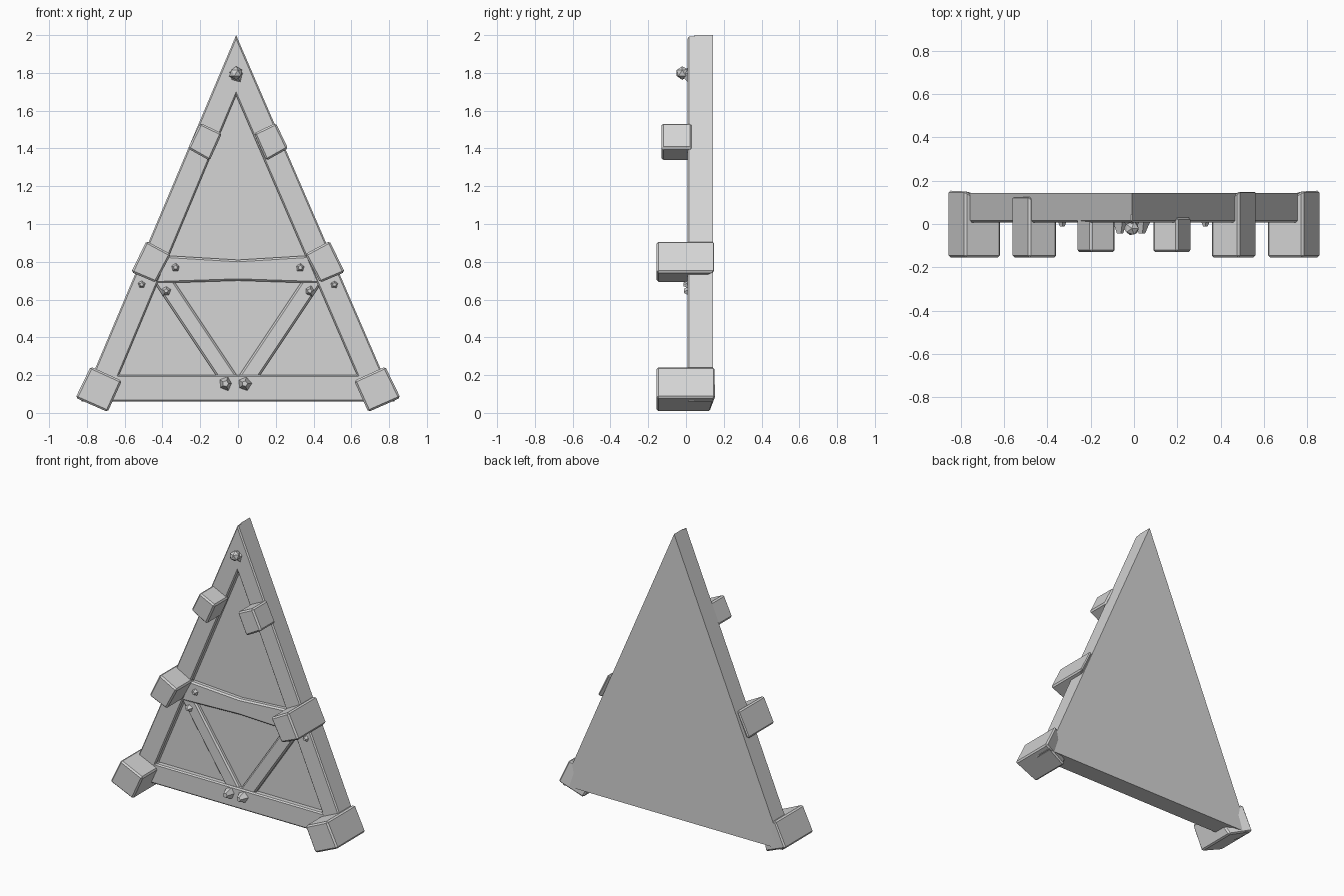
import bpy, bmesh, random
from mathutils import Vector

random.seed(4)
cube = bpy.data.objects.get("Cube")
if cube:
    bpy.data.objects.remove(cube, do_unlink=True)

stone = bpy.data.materials.new("stone grey")
stone.use_nodes = True
GREY = (0.66, 0.66, 0.66, 1)
stone.diffuse_color = GREY
stone.node_tree.nodes["Principled BSDF"].inputs["Base Color"].default_value = GREY


def finish(name, bm, bevel=0.0):
    bmesh.ops.recalc_face_normals(bm, faces=bm.faces[:])
    mesh = bpy.data.meshes.new(name)
    bm.to_mesh(mesh)
    bm.free()
    mesh.materials.append(stone)
    obj = bpy.data.objects.new(name, mesh)
    bpy.context.collection.objects.link(obj)
    if bevel:
        mod = obj.modifiers.new("worn edges", 'BEVEL')
        mod.width = bevel
        mod.segments = 1
        mod.limit_method = 'ANGLE'
    return obj


def slab(name, points, front, back, bevel=0.0, faces=None):
    """Extrude an x-z outline from front to back; back may vary per corner."""
    bm = bmesh.new()
    verts = [bm.verts.new((x, front, z)) for x, z in points]
    for face in faces or [range(len(points))]:
        bm.faces.new([verts[i] for i in face])
    res = bmesh.ops.extrude_face_region(bm, geom=bm.faces[:])
    for v in [g for g in res["geom"] if isinstance(g, bmesh.types.BMVert)]:
        if isinstance(back, (list, tuple)):
            near = min(range(len(points)),
                       key=lambda i: (Vector(points[i]) - Vector((v.co.x, v.co.z))).length)
            v.co.y = back[near]
        else:
            v.co.y = back
    return finish(name, bm, bevel)


def flip(points, side):
    return [(x * side, z) for x, z in points]


# Backing panel and triangular frame
outer = [(-0.01, 2.0), (0.83, 0.06), (-0.83, 0.06)]
inner = [(-0.01, 1.68), (0.63, 0.2), (-0.63, 0.2)]
slab("back_panel", outer, 0.045, 0.143)
slab("outer_frame", outer + inner, 0.008, 0.09, 0.008,
     [(0, 1, 4, 3), (1, 2, 5, 4), (2, 0, 3, 5)])

# Sagging crossbar
slab("crossbar", [(-0.42, 0.835), (0, 0.81), (0.41, 0.835),
                  (0.45, 0.685), (0, 0.7), (-0.45, 0.685)], 0.012, 0.09, 0.01)

for side, label in ((1, "left"), (-1, "right")):
    # Diagonal brace
    slab(label + "_brace", flip([(0.34, 0.7), (0.45, 0.7), (0.11, 0.19), (0.0, 0.19)], side),
         0.018, 0.09, 0.01)
    # Clamp blocks: outer corners wrap further back than inner ones
    slab(label + "_upper_block",
         flip([(0.2, 1.535), (0.265, 1.4), (0.15, 1.335), (0.085, 1.48)], side),
         -0.13, 0.03, 0.01)
    wrap = 0.155 if side == 1 else 0.13
    slab(label + "_middle_block",
         flip([(0.485, 0.91), (0.565, 0.745), (0.435, 0.69), (0.355, 0.84)], side),
         -0.155, [wrap, wrap, 0.04, 0.04], 0.01)
    slab(label + "_foot_block",
         flip([(0.78, 0.245), (0.86, 0.08), (0.69, 0.005), (0.615, 0.17)], side),
         -0.155, [0.155, 0.155, 0.13, 0.06], 0.01)


# Faceted studs with a slightly irregular pointed head
def stud(name, x, z, radius, tip):
    bm = bmesh.new()
    spin = random.random()
    res = bmesh.ops.create_cone(bm, cap_ends=True, segments=5, radius1=radius,
                                radius2=radius * 0.35, depth=1)
    for v in res["verts"]:
        wobble = random.uniform(0.85, 1.15)
        a, b, top = v.co.x * wobble, v.co.y * wobble, v.co.z > 0
        v.co = (x + a + spin * b * 0.3, tip if top else 0.03, z + b - spin * a * 0.3)
    finish(name, bm)


for side, label in ((1, "left"), (-1, "right")):
    stud(label + "_crossbar_stud", side * 0.33, 0.77, 0.032, -0.012)
    stud(label + "_frame_stud", side * 0.51, 0.68, 0.03, -0.012)
    stud(label + "_brace_stud", side * 0.38, 0.645, 0.032, -0.01)
    stud(label + "_base_stud", side * 0.05 - 0.015, 0.155, 0.042, -0.045)

# Chunky knob near the peak, set on a small collar
stud("peak_collar", -0.01, 1.79, 0.06, -0.012)
bm = bmesh.new()
bmesh.ops.create_icosphere(bm, subdivisions=1, radius=0.038)
for v in bm.verts:
    v.co = v.co * random.uniform(0.9, 1.1) + Vector((-0.01, -0.02, 1.8))
finish("peak_knob", bm)
